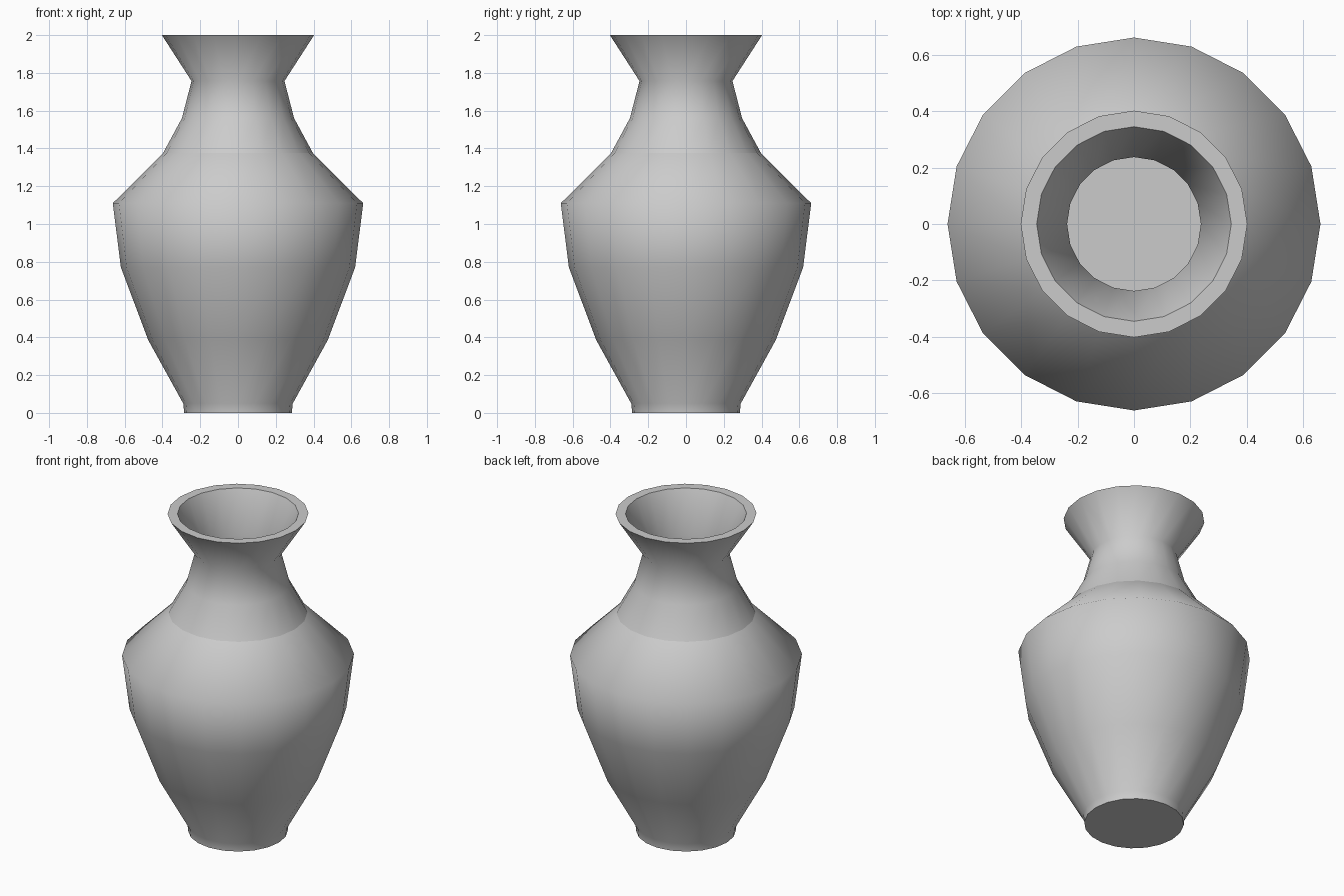
import bpy, bmesh, math

if "Cube" in bpy.data.objects:
    bpy.data.objects.remove(bpy.data.objects["Cube"])

SIDES = 20

# Profile as (radius, height), from the foot up over the rim and down the inside
outer = [(0.285, 0), (0.29, 0.05), (0.475, 0.385), (0.62, 0.77), (0.663, 1.11),
         (0.397, 1.375), (0.297, 1.56), (0.246, 1.757), (0.403, 2.0)]
inner = [(0.346, 2.0), (0.238, 1.75), (0.275, 1.56), (0.36, 1.375),
         (0.61, 1.11), (0.57, 0.77), (0.425, 0.385), (0.25, 0.05)]
profile = outer + inner
# Rings with a hard shading break: foot, shoulder, both rim edges, inner floor
sharp_rings = {0, 5, 8, 9, len(profile) - 1}

bm = bmesh.new()

# Revolve the profile into rings
rings = []
for r, z in profile:
    rings.append([bm.verts.new((r * math.cos(2 * math.pi * i / SIDES),
                                r * math.sin(2 * math.pi * i / SIDES), z))
                  for i in range(SIDES)])

# Walls between neighbouring rings
for a, b in zip(rings, rings[1:]):
    for i in range(SIDES):
        j = (i + 1) % SIDES
        bm.faces.new((a[i], a[j], b[j], b[i])).smooth = True

# Underside and inner floor
bm.faces.new(rings[0][::-1])
bm.faces.new(rings[-1])

# Hard edges
for k in sharp_rings:
    for i in range(SIDES):
        bm.edges.get((rings[k][i], rings[k][(i + 1) % SIDES])).smooth = False

bmesh.ops.recalc_face_normals(bm, faces=bm.faces)
mesh = bpy.data.meshes.new("vase")
bm.to_mesh(mesh)
bm.free()
vase = bpy.data.objects.new("vase", mesh)
bpy.context.collection.objects.link(vase)
